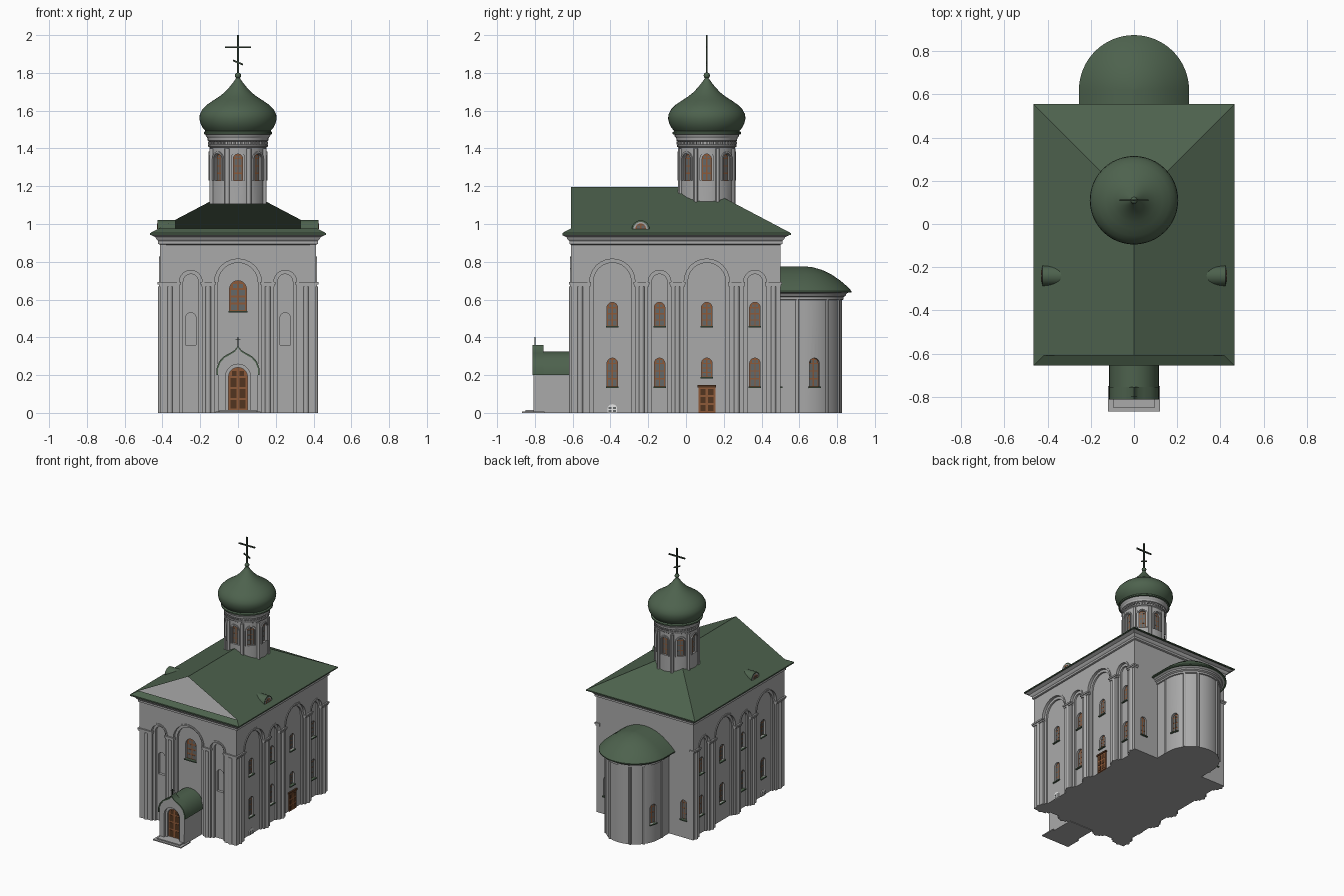
import bpy, bmesh, math
from mathutils import Matrix, Vector

if "Cube" in bpy.data.objects:
    bpy.data.objects.remove(bpy.data.objects["Cube"])

COL = {"wall_grey": (.40, .40, .40), "roof_green": (.075, .122, .075), "window_brown": (.27, .10, .04),
       "door_brown": (.085, .035, .014), "pane_grey": (.13, .14, .14), "white_paint": (.85, .85, .85),
       "dark_metal": (.03, .045, .03)}
MATS = {}
for k, c in COL.items():
    MATS[k] = bpy.data.materials.new(k)
    MATS[k].diffuse_color = (*c, 1)
G, R, B, D, P, W, X = COL
PARTS = {}


def part(name, mat=G):
    return PARTS.setdefault(name, (bmesh.new(), mat))[0]


def loft(bm, rings, cap=True):
    vs = [[bm.verts.new(p) for p in r] for r in rings]
    n = len(vs[0])
    for a, b in zip(vs, vs[1:]):
        for i in range(n):
            bm.faces.new((a[i], a[(i + 1) % n], b[(i + 1) % n], b[i]))
    if cap:
        bm.faces.new(vs[0][::-1])
        bm.faces.new(vs[-1])


def face_frame(deg, oy=0, flip=1):
    """Wall frame: (along wall, up, outward)"""
    a = math.radians(deg)
    u = Vector((-math.sin(a), math.cos(a), 0)) * flip
    m = Matrix((u, (0, 0, 1), (math.cos(a), math.sin(a), 0))).transposed().to_4x4()
    m.translation = (0, oy, 0)
    return m


def extr(bm, pts, M, d0, d1):
    loft(bm, [[M @ Vector((u, v, d)) for u, v in pts] for d in (d0, d1)])


def strip(bm, outer, inner, M, d0, d1):
    loft(bm, [[M @ Vector((*p, d)) for p, d in ((o, d0), (o, d1), (i, d1), (i, d0))]
              for o, i in zip(outer, inner)])


def rect(u0, u1, v0, v1):
    return [(u0, v0), (u1, v0), (u1, v1), (u0, v1)]


def arch(c, w, z0, z1, n=12):
    """Open-bottom arch outline from left foot to right foot"""
    return [(c - w, z0)] + [(c - w * math.cos(math.pi * i / n), z1 - w + w * math.sin(math.pi * i / n))
                            for i in range(n + 1)] + [(c + w, z0)]


def box(bm, x0, x1, y0, y1, z0, z1):
    loft(bm, [[(x0, y0, z), (x1, y0, z), (x1, y1, z), (x0, y1, z)] for z in (z0, z1)])


def lathe(bm, prof, cx, cy, seg=32):
    loft(bm, [[(cx + r * math.cos(math.tau * i / seg), cy + r * math.sin(math.tau * i / seg), z)
               for i in range(seg)] for r, z in prof])


def window(target, M, c, w, z0, z1, n, depth=.02, sill=True):
    extr(part("cut_" + target), arch(c, w, z0, z1), M, n - depth, n + .03)
    f = n - depth + .006
    extr(part("window_frames", B), arch(c, w + .002, z0 - .002, z1 + .002), M, f - .012, f)
    g, top, rows = w * .12, z1 - w, 3
    h = (top - z0) / rows
    for s in (-1, 1):
        for k in range(rows + 1):
            a = c + s * g
            b = c + s * w * (.8 if k < rows else .6)
            zt = z0 + (k + 1) * h - g if k < rows else top + w * .62
            extr(part("window_panes", P), rect(min(a, b), max(a, b), z0 + k * h + g, zt), M, f - .002, f + .001)
    if sill:
        extr(part("window_sills", R), rect(c - w - .005, c + w + .005, z0 - .008, z0), M, n - depth, n + .01)


def panel_door(M, c, w, z0, z1, n, rows):
    for s in (-1, 1):
        for k in range(rows):
            h = (z1 - z0) / rows
            a, b = sorted((c + s * w * .15, c + s * w * .82))
            extr(part("door_panels", D), rect(a, b, z0 + k * h + .006, z0 + (k + 1) * h - .006), M, n - .003, n + .002)


# walls: core block plus two layers of arcaded facing
box(part("body"), -.385, .385, -.575, .50, 0, .93)
front, right, left, back = face_frame(-90), face_frame(0), face_frame(180, 0, -1), face_frame(90)
SIDE = [(-.39, .12, .815), (-.14, .06, .755), (.11, .12, .815), (.365, .06, .755)]
FRONT = [(-.25, .06, .755), (0, .125, .815), (.25, .06, .755)]


def facade(M, bays, u0, u1, core, out, cols):
    for inset, d in ((.02, out - .015), (0, out)):
        pts = [(u0, 0)]
        for c, w, z in bays:
            pts += arch(c, w - inset, 0, z - inset)
        extr(part("arcade_facing"), pts + [(u1, 0), (u1, .93), (u0, .93)], M, core - .005, d)
    for c, w, z in bays:    # raised arch moulding
        strip(part("arch_mouldings"), arch(c, w + .012, .69, z + .012), arch(c, w, .69, z), M, core, out + .005)
    edges = [u0] + [e for c, w, z in bays for e in (c - w, c + w)] + [u1]
    for a, b in zip(edges[::2], edges[1::2]):
        extr(part("capitals"), rect(a - .004, b + .004, .668, .68), M, core, out + .006)
        extr(part("capitals"), rect(a - .008, b + .008, .68, .692), M, core, out + .012)
    for u in cols:
        p = M @ Vector((u, 0, out - .004))
        lathe(part("half_columns"), [(.015, 0), (.015, .67)], p.x, p.y, 16)


for M in (right, left):
    facade(M, SIDE, -.61, .50, .385, .413, (-.56, -.235, -.045, .268, .463))
facade(front, FRONT, -.413, .413, .575, .608, (-.36, -.158, .158, .36))

# windows of the body
for M in (right, left):
    for i, (c, w, z) in enumerate(SIDE):
        window("body", M, c, .028, .46, .585, .385)
        window("body", M, c, .028, .19 if i == 2 and M is right else .14, .29, .385)
for s in (-1, 1):
    window("body", back, s * .33, .025, .14, .29, .50)
    extr(part("cut_body"), arch(s * .25, .028, .36, .53), front, .555, .60)
window("body", front, 0, .045, .54, .70, .575)
# side door and basement light
extr(part("side_door", B), rect(.065, .155, 0, .145), right, .38, .392)
extr(part("side_door_lintel", D), rect(.06, .16, .135, .147), right, .38, .397)
panel_door(right, .11, .042, .004, .132, .392, 3)
for M in (right, left):
    extr(part("basement_light", W), arch(-.39, .026, 0, .046), M, .38, .39)
    for u in (-.402, -.378):
        for z in (.005, .02):
            extr(part("window_panes", P), rect(u - .008, u + .008, z, z + .011), M, .388, .391)

# cornice and roof shell with open front gable
loft(part("cornice"), [[(-.413 - o, -.608 - o, z), (.413 + o, -.608 - o, z), (.413 + o, .50 + o, z), (-.413 - o, .50 + o, z)]
                       for o, z in ((0, .89), (.01, .895), (.01, .91), (.02, .92), (.024, .93), (.048, .942))])
bm = part("roof", R)
v = [bm.verts.new(p) for p in ((-.465, -.655, .943), (.465, -.655, .943), (.465, .555, .943), (-.465, .555, .943),
                               (-.465, -.655, .952), (.465, -.655, .952), (.465, .555, .952), (-.465, .555, .952),
                               (-.42, -.61, .976), (.42, -.61, .976), (0, -.61, 1.197), (0, .09, 1.197))]
for f in ((0, 1, 5, 4), (1, 2, 6, 5), (2, 3, 7, 6), (3, 0, 4, 7), (4, 5, 9, 8), (5, 6, 11, 10, 9),
          (7, 4, 8, 10, 11), (6, 7, 11)):
    bm.faces.new([v[i] for i in f])
for M in (right, left):    # dormers
    extr(part("dormers", R), arch(-.24, .047, .965, 1.02), M, .33, .425)
    extr(part("dormer_faces"), arch(-.24, .038, .97, 1.011), M, .42, .427)
    extr(part("dormer_windows", B), arch(-.24, .028, .973, 1.003), M, .42, .429)
    for u in (-.252, -.228):
        extr(part("window_panes", P), rect(u - .008, u + .008, .977, .992), M, .427, .43)


# apse
def apse_ring(r, z, n=32):
    return [(r, .485, z)] + [(r * math.cos(math.pi * i / n), .62 + r * math.sin(math.pi * i / n), z)
                             for i in range(n + 1)] + [(-r, .485, z)]


loft(part("apse"), [apse_ring(.205, 0), apse_ring(.205, .6)])
loft(part("apse_cornice"), [apse_ring(r, z) for r, z in
                            ((.2, .595), (.213, .6), (.213, .613), (.225, .62), (.228, .63), (.245, .641))])
loft(part("apse_roof", R), [apse_ring(r, z) for r, z in
                            ((.255, .638), (.255, .646), (.235, .668), (.2, .698), (.15, .733), (.1, .757), (.05, .771), (.003, .776))])
for deg in (-9, 38, 65, 115, 142, 189):
    a = math.radians(deg)
    lathe(part("apse_columns"), [(.01, 0), (.01, .6)], .204 * math.cos(a), .62 + .204 * math.sin(a), 12)
for deg in (17, 163):
    window("apse", face_frame(deg, .62), 0, .028, .14, .29, .203, .025)

# drum, onion dome and cross
CY = .11
lathe(part("drum"), [(.15, 1.105), (.15, 1.46)], 0, CY)
for k in range(8):
    M = face_frame(45 * k, CY)
    window("drum", M, 0, .024, 1.23, 1.37, .15, .022, False)
    strip(part("drum_hoods"), arch(0, .038, 1.23, 1.384), arch(0, .029, 1.23, 1.375), M, .138, .155)
    a = math.radians(45 * k + 22.5)
    lathe(part("drum_columns"), [(.013, 1.105), (.013, 1.4)], .15 * math.cos(a), CY + .15 * math.sin(a), 12)
for k in range(48):
    extr(part("drum_dentils"), rect(-.005, .005, 1.422, 1.436), face_frame(7.5 * k, CY), .145, .16)
lathe(part("drum_bands"), [(.15, 1.405), (.158, 1.41), (.158, 1.418), (.15, 1.422)], 0, CY)
lathe(part("drum_cornice"), [(.15, 1.436), (.16, 1.441), (.162, 1.455), (.17, 1.465), (.172, 1.475)], 0, CY)
lathe(part("onion_dome", R), [(.168, 1.472), (.181, 1.476), (.181, 1.486), (.172, 1.492), (.186, 1.508), (.198, 1.53), (.205, 1.558),
                              (.202, 1.582), (.189, 1.607), (.165, 1.631), (.133, 1.653), (.1, 1.674), (.07, 1.698),
                              (.045, 1.725), (.025, 1.75), (.01, 1.772), (.008, 1.79)], 0, CY, 48)
lathe(part("finial_ball", R), [(.016 * math.sin(math.pi * i / 10) + .0005, 1.786 - .016 * math.cos(math.pi * i / 10))
                               for i in range(11)], 0, CY, 16)
bm = part("dome_cross", X)
box(bm, -.005, .005, CY - .004, CY + .004, 1.79, 2)
box(bm, -.068, .068, CY - .004, CY + .004, 1.931, 1.941)
extr(bm, [(-.026, 1.861), (.026, 1.839), (.026, 1.849), (-.026, 1.871)], front, -CY - .004, -CY + .004)

# entrance porch
box(part("porch_walls"), -.105, .105, -.765, -.58, 0, .21)
extr(part("porch_roof", R), [(.115 * math.cos(math.pi * i / 20), .2 + .125 * math.sin(math.pi * i / 20))
                             for i in range(21)], front, .58, .765)
half = [(.115, .2), (.114, .235), (.1, .272), (.077, .298), (.045, .316), (.02, .331), (.008, .344)]
ogee = half + [(0, .36)] + [(-x, z) for x, z in half[::-1]]
inner = [(x * .93, .2 + (z - .2) * .93) for x, z in ogee]
strip(part("porch_gable_trim", R), ogee, inner, front, .755, .812)
extr(part("porch_front"), arch(0, .066, 0, .258) + [(.106, 0)] + inner + [(-.106, 0)], front, .76, .808)
extr(part("porch_inner_arch"), arch(0, .05, 0, .24) + [(.07, 0), (.07, .262), (-.07, .262), (-.07, 0)], front, .76, .79)
extr(part("entrance_door", B), arch(0, .052, .012, .242), front, .755, .775)
panel_door(front, 0, .048, .016, .19, .775, 3)
for s in (-1, 1):
    a, b = sorted((s * .007, s * .032))
    extr(part("door_panels", D), rect(a, b, .194, .222), front, .772, .777)
box(part("steps"), -.12, .12, -.868, -.75, 0, .008)
box(part("steps"), -.098, .098, -.85, -.75, .006, .016)
box(part("porch_cross", X), -.002, .002, -.802, -.798, .35, .403)
box(part("porch_cross", X), -.014, .014, -.802, -.798, .388, .392)

# turn the collected parts into objects
OBJ = {}
for name, (bm, mat) in PARTS.items():
    bmesh.ops.recalc_face_normals(bm, faces=bm.faces[:])
    me = bpy.data.meshes.new(name)
    bm.to_mesh(me)
    bm.free()
    me.materials.append(MATS[mat])
    OBJ[name] = bpy.data.objects.new(name, me)
    bpy.context.collection.objects.link(OBJ[name])
# cut the window recesses
for t in ("body", "apse", "drum"):
    o, c = OBJ[t], OBJ.pop("cut_" + t)
    m = o.modifiers.new("recesses", "BOOLEAN")
    m.operation, m.solver, m.object = "DIFFERENCE", "EXACT", c
    dg = bpy.context.evaluated_depsgraph_get()
    me = bpy.data.meshes.new_from_object(o.evaluated_get(dg))
    o.modifiers.clear()
    o.data = me
    bpy.data.objects.remove(c)
for o in OBJ.values():
    o.select_set(True)
    bpy.context.view_layer.objects.active = o
bpy.ops.object.shade_smooth_by_angle(angle=math.radians(30))

for m in bpy.data.materials:
    if m.users and not m.is_grease_pencil:
        m.use_nodes = True
        m.node_tree.nodes["Principled BSDF"].inputs["Base Color"].default_value = m.diffuse_color
